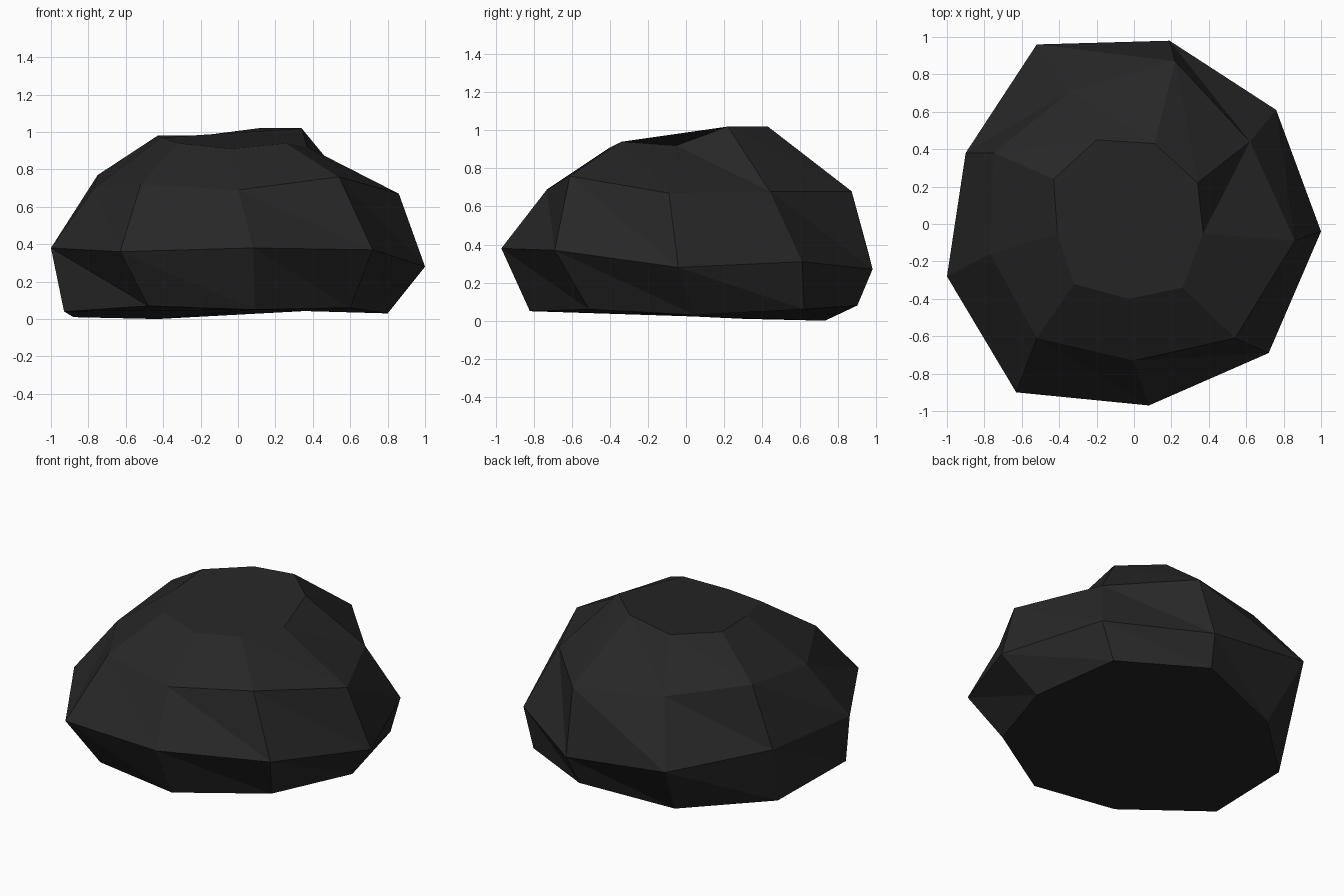
import bpy
import bmesh

cube = bpy.data.objects.get("Cube")
if cube:
    bpy.data.objects.remove(cube, do_unlink=True)


def make_material(name, colour):
    mat = bpy.data.materials.new(name)
    mat.use_nodes = True
    mat.diffuse_color = colour
    bsdf = next(n for n in mat.node_tree.nodes if n.type == "BSDF_PRINCIPLED")
    bsdf.inputs["Base Color"].default_value = colour
    bsdf.inputs["Roughness"].default_value = 0.9
    return mat


# Nine-sided cross-sections of the rock, each running counter-clockwise from +x
underside = [(.80, .05, .03), (.68, .62, .06), (.15, .90, .08),
             (-.43, .73, 0), (-.88, .30, .01), (-.93, -.34, .04),
             (-.48, -.75, .07), (.09, -.82, .05), (.60, -.51, .06)]
widest = [(1, -.04, .28), (.76, .61, .31), (.19, .98, .27),
          (-.52, .96, .35), (-.90, .38, .38), (-1, -.28, .38),
          (-.63, -.90, .36), (.08, -.97, .38), (.72, -.69, .37)]
shoulder = [(.86, -.09, .67), (.62, .44, .68), (.22, .87, .68),
            (-.34, .71, .71), (-.75, .38, .77), (-.77, -.16, .70),
            (-.52, -.61, .72), (0, -.73, .69), (.54, -.61, .76)]
crown = [(.37, -.05, .92), (.34, .22, 1.02), (.11, .43, 1.02),
         (-.20, .45, .98), (-.43, .24, .98), (-.41, -.05, .97),
         (-.32, -.32, .94), (-.03, -.40, .91), (.26, -.34, .94)]


def bridge(bm, lower, upper):
    """Join two rings with facets, split from upper to the next lower corner."""
    count = len(lower)
    for i in range(count):
        j = (i + 1) % count
        bm.faces.new((lower[i], lower[j], upper[i]))
        bm.faces.new((lower[j], upper[j], upper[i]))


# Faceted rock built by bridging the rings and capping both ends
bm = bmesh.new()
rings = [[bm.verts.new(point) for point in ring]
         for ring in (underside, widest, shoulder, crown)]
for lower, upper in zip(rings, rings[1:]):
    bridge(bm, lower, upper)
bm.faces.new(reversed(rings[0]))
bm.faces.new(rings[-1])
bm.normal_update()

mesh = bpy.data.meshes.new("rock")
bm.to_mesh(mesh)
bm.free()
mesh.materials.append(make_material("dark_stone", (.02, .02, .02, 1)))

rock = bpy.data.objects.new("rock", mesh)
bpy.context.collection.objects.link(rock)
